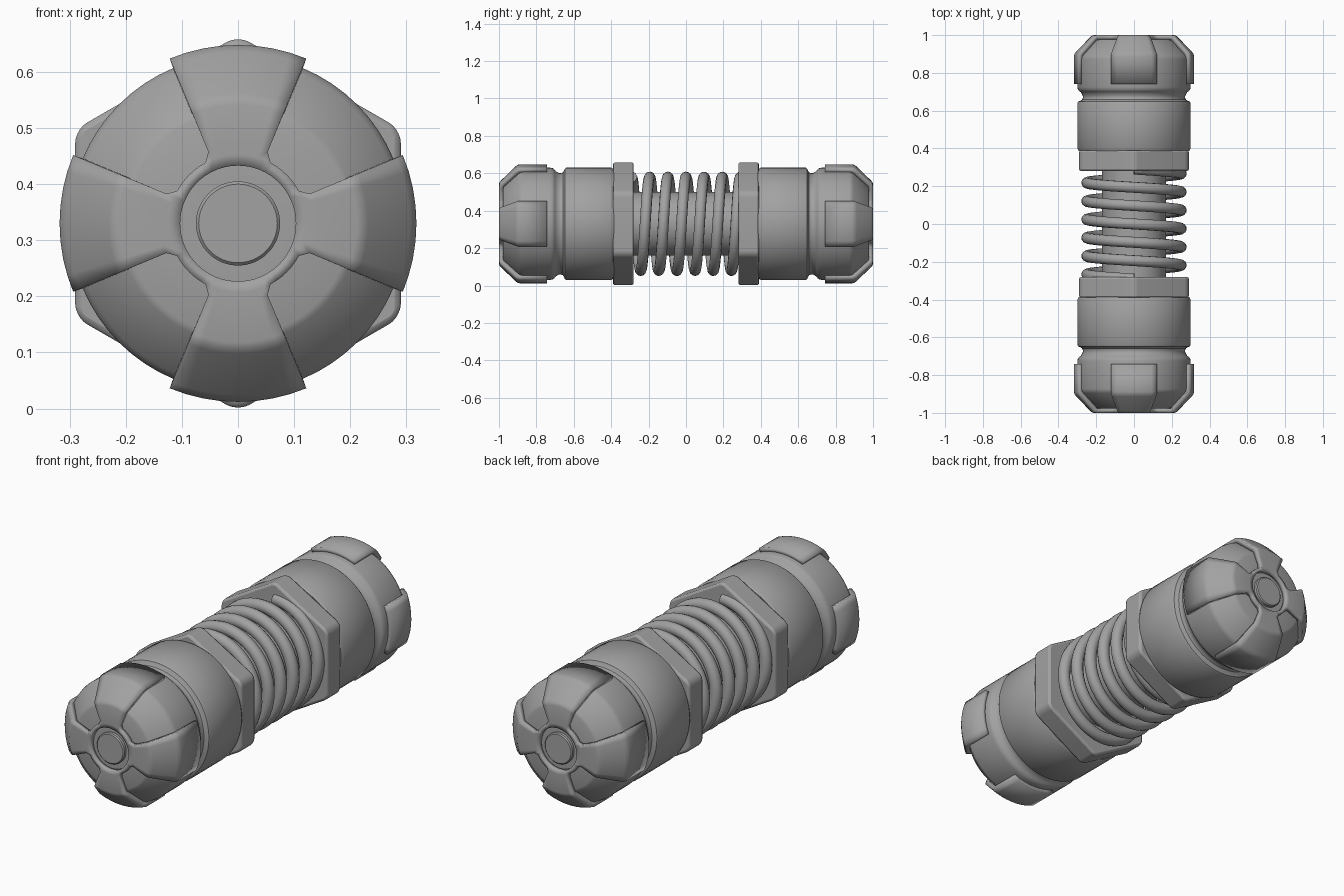
import bpy, bmesh, math

if "Cube" in bpy.data.objects:
    bpy.data.objects.remove(bpy.data.objects["Cube"], do_unlink=True)

AXIS_Z = 0.33   # height of the long axis, which runs along y

grey = bpy.data.materials.new("plain grey")
grey.use_nodes = True
grey.diffuse_color = (0.36, 0.36, 0.36, 1)
grey.node_tree.nodes["Principled BSDF"].inputs["Base Color"].default_value = grey.diffuse_color


def finish(obj, angle=35):
    """Place on the axis, colour and smooth."""
    obj.location.z = AXIS_Z
    obj.data.materials.append(grey)
    bpy.ops.object.select_all(action="DESELECT")
    obj.select_set(True)
    bpy.context.view_layer.objects.active = obj
    bpy.ops.object.shade_smooth_by_angle(angle=math.radians(angle))


def both_ends(obj):
    mod = obj.modifiers.new("other end", "MIRROR")
    mod.use_axis = (False, True, False)
    mod.use_mirror_merge = False


def lathe(profile, segments, cell=None):
    """Revolve (radius, distance from middle) points about the front half axis."""
    bm = bmesh.new()
    rings = []
    for r, d in profile:
        angles = [2 * math.pi * i / segments for i in range(segments)]
        rings.append([bm.verts.new((r * math.sin(a), -d, r * math.cos(a))) for a in angles])
    for row, (inner, outer) in enumerate(zip(rings, rings[1:])):
        for i in range(segments):
            j = (i + 1) % segments
            corners = [inner[i], inner[j], outer[j], outer[i]]
            if cell:
                corners = cell(row, i, corners)
            if corners:
                bm.faces.new(corners)
    loose = [v for v in bm.verts if not v.link_faces]
    bmesh.ops.delete(bm, geom=loose, context="VERTS")
    bmesh.ops.remove_doubles(bm, verts=bm.verts, dist=0.0001)
    return bm


def make_object(name, bm):
    mesh = bpy.data.meshes.new(name)
    bm.to_mesh(mesh)
    bm.free()
    obj = bpy.data.objects.new(name, mesh)
    bpy.context.collection.objects.link(obj)
    return obj


# End housings: button, recess, chamfer, groove and main barrel
housing_profile = [
    (0, 0.997), (0.070, 0.997), (0.075, 0.992), (0.075, 0.978),
    (0.200, 0.978), (0.212, 0.973), (0.290, 0.895), (0.297, 0.885), (0.300, 0.873),
    (0.300, 0.725), (0.297, 0.712), (0.290, 0.703), (0.281, 0.697), (0.276, 0.688),
    (0.271, 0.678), (0.271, 0.668), (0.275, 0.658), (0.285, 0.652),
    (0.295, 0.648), (0.300, 0.640), (0.300, 0.400), (0.292, 0.386), (0, 0.386),
]
housings = make_object("end_housings", lathe(housing_profile, 64))
finish(housings)
both_ends(housings)


# End caps: a centre ring joined to four arms that wrap over the chamfer
def cap_cell(row, i, corners):
    m = i % 16
    if row == 0 or m < 4 or m > 11:
        return corners
    if row == 1 and m == 4:            # rounded slot corners
        return [corners[0], corners[1], corners[3]]
    if row == 1 and m == 11:
        return corners[:3]
    return None


cap_profile = [
    (0.103, 1.0), (0.123, 1.0), (0.138, 1.0), (0.212, 1.0), (0.223, 0.997), (0.232, 0.989),
    (0.306, 0.913), (0.315, 0.901), (0.318, 0.888), (0.318, 0.742),
]
caps = make_object("end_caps", lathe(cap_profile, 64, cap_cell))
finish(caps)
shell = caps.modifiers.new("thickness", "SOLIDIFY")
shell.thickness = 0.024
shell.offset = -1
both_ends(caps)

# Hexagonal collars with rounded corners
bm = lathe([(0, 0.39), (0.335, 0.39), (0.335, 0.28), (0, 0.28)], 6)
corner_edges = [e for e in bm.edges if abs(e.verts[0].co.y - e.verts[1].co.y) > 0.05]
bmesh.ops.bevel(bm, geom=corner_edges, offset=0.024, segments=5, profile=0.5, affect="EDGES")
collars = make_object("hex_collars", bm)
finish(collars)
rim = collars.modifiers.new("rim", "BEVEL")
rim.width = 0.01
rim.segments = 2
rim.limit_method = "ANGLE"
rim.angle_limit = math.radians(50)
both_ends(collars)

# Core rod inside the spring
core = make_object("core_rod", lathe([(0, 0.3), (0.17, 0.3), (0.17, -0.3), (0, -0.3)], 48))
finish(core)

# Coil spring
curve = bpy.data.curves.new("coil_spring", "CURVE")
curve.dimensions = "3D"
curve.bevel_depth = 0.029
curve.bevel_resolution = 4
curve.use_fill_caps = True
TURNS, STEPS, PITCH, RADIUS = 6, 48, 0.097, 0.25
count = TURNS * STEPS + 1
path = curve.splines.new("POLY")
path.points.add(count - 1)
for k, point in enumerate(path.points):
    turn = k / STEPS - TURNS / 2
    a = 2 * math.pi * turn
    point.co = (RADIUS * math.sin(a), -PITCH * turn, RADIUS * math.cos(a), 1)
spring = bpy.data.objects.new("coil_spring", curve)
bpy.context.collection.objects.link(spring)
bpy.ops.object.select_all(action="DESELECT")
spring.select_set(True)
bpy.context.view_layer.objects.active = spring
bpy.ops.object.convert(target="MESH")
finish(bpy.context.view_layer.objects.active, 50)
